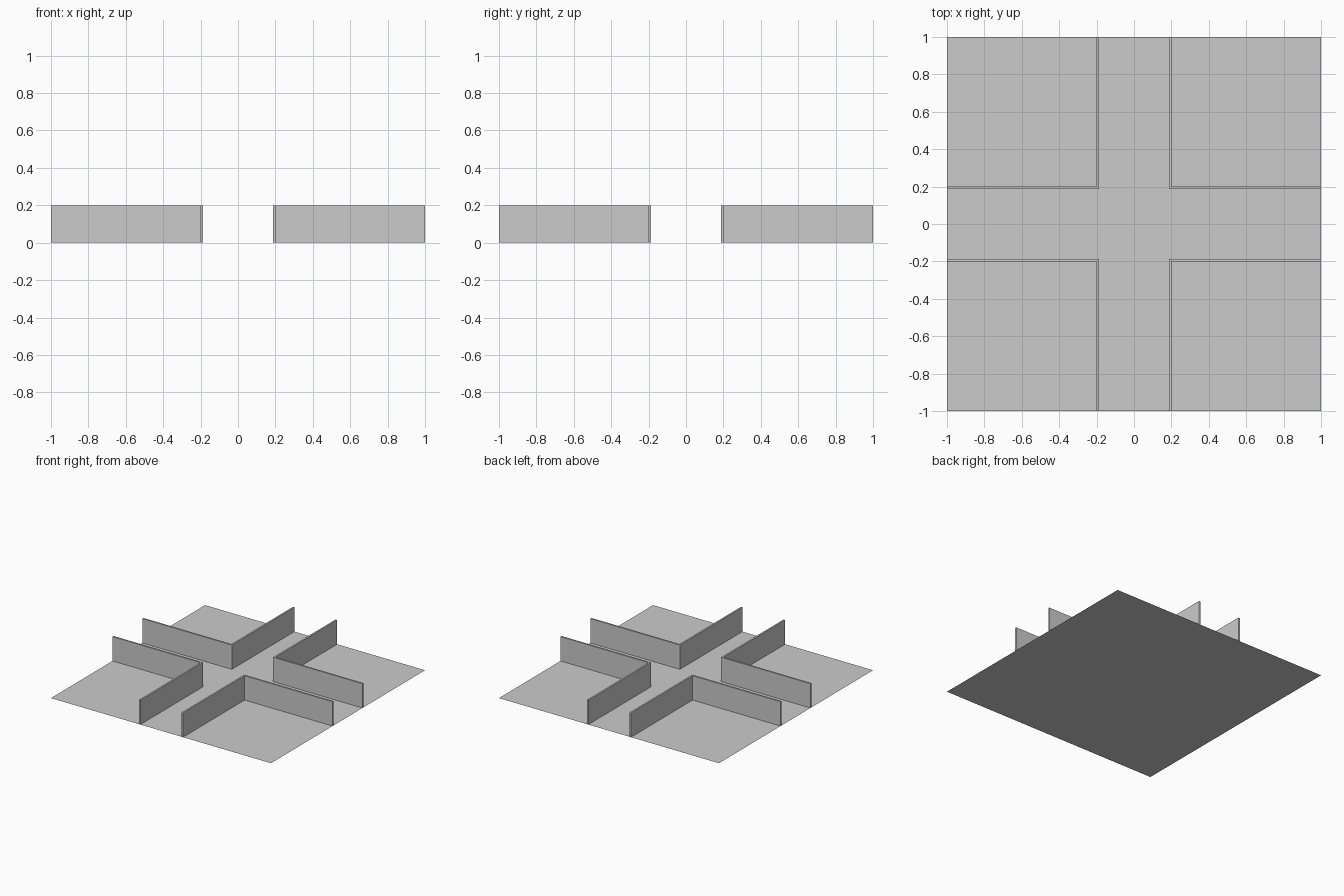
import bpy, bmesh

if "Cube" in bpy.data.objects:
    bpy.data.objects.remove(bpy.data.objects["Cube"])

INNER, OUTER, EDGE, HEIGHT = 0.187, 0.201, 1.0, 0.2


def make_object(name, bm):
    mesh = bpy.data.meshes.new(name)
    bm.to_mesh(mesh)
    bm.free()
    obj = bpy.data.objects.new(name, mesh)
    bpy.context.collection.objects.link(obj)
    return obj


# Flat ground sheet
bm = bmesh.new()
bmesh.ops.create_grid(bm, x_segments=1, y_segments=1, size=EDGE)
make_object("ground", bm)

# L-shaped wall around each corner block, leaving a cross of streets
profile = [(INNER, INNER), (EDGE, INNER), (EDGE, OUTER),
           (OUTER, OUTER), (OUTER, EDGE), (INNER, EDGE)]
for side_x, x_name in ((-1, "left"), (1, "right")):
    for side_y, y_name in ((-1, "front"), (1, "back")):
        bm = bmesh.new()
        face = bm.faces.new([bm.verts.new((x * side_x, y * side_y, 0))
                             for x, y in profile])
        result = bmesh.ops.extrude_face_region(bm, geom=[face], use_keep_orig=True)
        top = [g for g in result["geom"] if isinstance(g, bmesh.types.BMVert)]
        bmesh.ops.translate(bm, verts=top, vec=(0, 0, HEIGHT))
        bmesh.ops.recalc_face_normals(bm, faces=bm.faces[:])
        make_object(f"corner_wall_{y_name}_{x_name}", bm)
